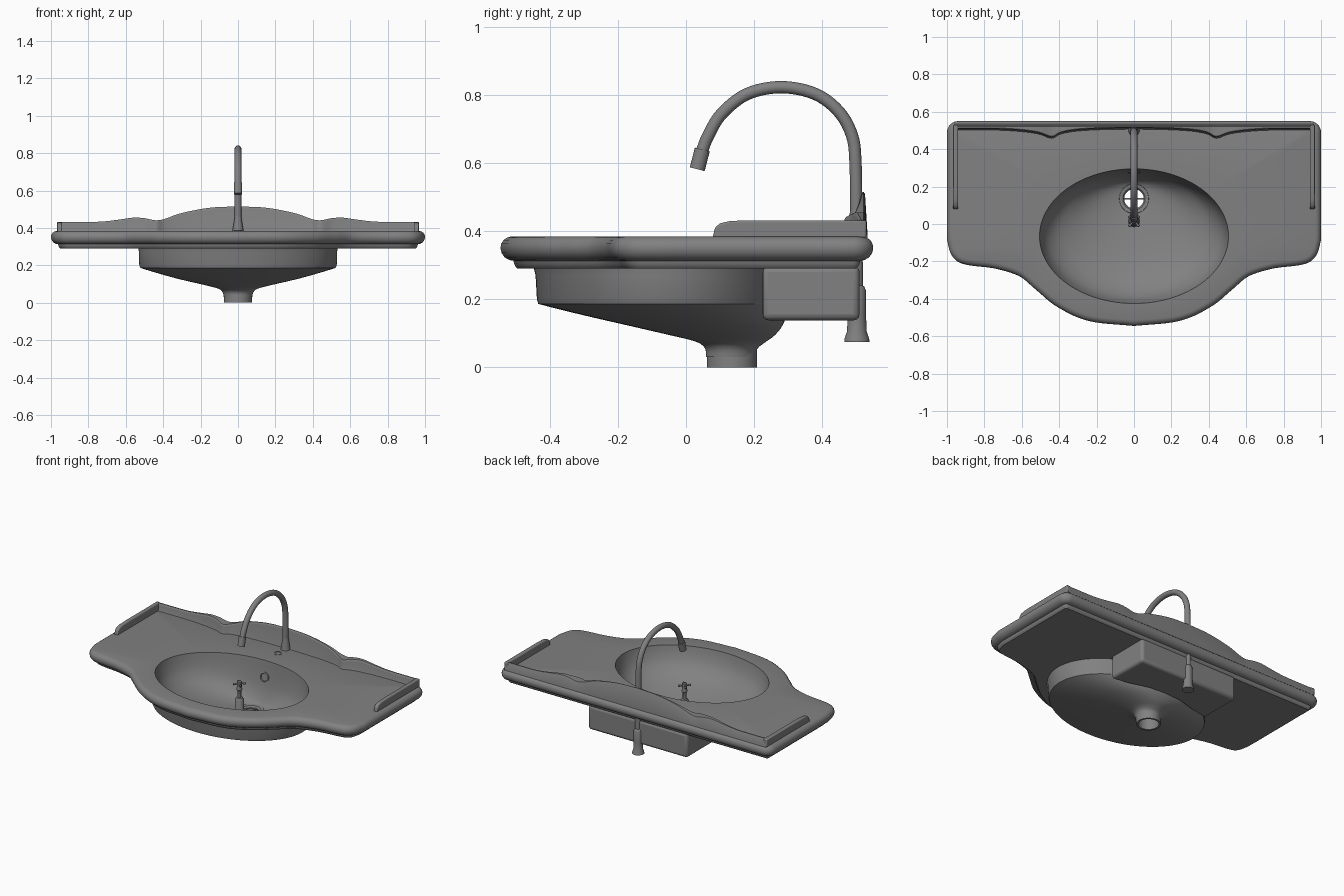
import bpy, bmesh, math
from mathutils import Vector

if "Cube" in bpy.data.objects:
    bpy.data.objects.remove(bpy.data.objects["Cube"], do_unlink=True)

grey = bpy.data.materials.new("plain grey")
grey.use_nodes = True
GREY = (0.22, 0.22, 0.22, 1)
grey.diffuse_color = GREY
grey.node_tree.nodes["Principled BSDF"].inputs["Base Color"].default_value = GREY


def finish(name, bm, angle=35, bevel=0):
    bmesh.ops.recalc_face_normals(bm, faces=bm.faces)
    mesh = bpy.data.meshes.new(name)
    bm.to_mesh(mesh)
    bm.free()
    ob = bpy.data.objects.new(name, mesh)
    bpy.context.collection.objects.link(ob)
    mesh.materials.append(grey)
    if bevel:
        mod = ob.modifiers.new("soft edges", "BEVEL")
        mod.width, mod.segments = bevel, 3
    bpy.ops.object.select_all(action="DESELECT")
    ob.select_set(True)
    bpy.context.view_layer.objects.active = ob
    bpy.ops.object.shade_smooth_by_angle(angle=math.radians(angle))
    return ob


def loft(name, rings, closed=True, caps=False, around=False, angle=35):
    """Skin a list of equal-length rings of points."""
    bm = bmesh.new()
    vs = [[bm.verts.new(p) for p in ring] for ring in rings]
    pairs = list(zip(vs, vs[1:])) + ([(vs[-1], vs[0])] if around else [])
    n = len(vs[0])
    for a, b in pairs:
        for i in range(n if closed else n - 1):
            j = (i + 1) % n
            bm.faces.new((a[i], a[j], b[j], b[i]))
    if caps:
        bm.faces.new(vs[0])
        bm.faces.new(vs[-1])
    return finish(name, bm, angle)


def spline(points, steps):
    """Catmull-Rom curve through the points."""
    p = [Vector(q) for q in points]
    p = [2 * p[0] - p[1]] + p + [2 * p[-1] - p[-2]]
    out = []
    for a, b, c, d in zip(p, p[1:], p[2:], p[3:]):
        for k in range(steps):
            t = k / steps
            out.append(0.5 * (2 * b + (c - a) * t + (2 * a - 5 * b + 4 * c - d) * t * t
                              + (3 * b - a - 3 * c + d) * t ** 3))
    return out + [p[-2]]


def lathe(name, profile, loc, tilt=0, sides=32):
    """Revolve (radius, height) pairs about an upright axis."""
    turn = [2 * math.pi * i / sides for i in range(sides)]
    rings = [[(r * math.cos(a), r * math.sin(a), z) for a in turn] for r, z in profile]
    ob = loft(name, rings, caps=True)
    ob.location, ob.rotation_euler.x = loc, tilt
    return ob


def tube(name, path, radius, sides=20):
    """Round tube along a path lying in the plane x = 0."""
    rings = []
    for i, p in enumerate(path):
        d = (path[min(i + 1, len(path) - 1)] - path[max(i - 1, 0)]).normalized()
        side = Vector((1, 0, 0))
        up = d.cross(side)
        rings.append([p + radius * (math.cos(a) * side + math.sin(a) * up)
                      for a in (2 * math.pi * k / sides for k in range(sides))])
    return loft(name, rings, caps=True)


def extrude(name, points, offset, bevel):
    bm = bmesh.new()
    face = bm.faces.new([bm.verts.new(p) for p in points])
    new = bmesh.ops.extrude_face_region(bm, geom=[face])["geom"]
    bmesh.ops.translate(bm, vec=offset, verts=[v for v in new if isinstance(v, bmesh.types.BMVert)])
    return finish(name, bm, bevel=bevel)


# Plan outline of the countertop: curved front, straight sides and back
front = spline([(0, -.495), (.23, -.47), (.385, -.4), (.49, -.315), (.59, -.235),
                (.73, -.19), (.88, -.17), (.93, -.145), (.95, -.08)], 8)
side = [Vector((.95, -.08 + .57 * k / 12)) for k in range(1, 12)]
corner = [Vector((.94 + .01 * math.cos(a), .49 + .01 * math.sin(a)))
          for a in (math.pi / 2 * k / 6 for k in range(7))]
back = [Vector((.94 * (1 - k / 20), .5)) for k in range(1, 21)]
half = front + side + corner + back
outline = half + [Vector((-p.x, p.y)) for p in reversed(half[1:-1])]
normals = []
for i, p in enumerate(outline):
    t = (p - outline[i - 1]).normalized() + (outline[(i + 1) % len(outline)] - p).normalized()
    normals.append(Vector((t.y, -t.x)).normalized())


def edge_ring(grow, z):
    return [(p.x + n.x * grow, p.y + n.y * grow, z) for p, n in zip(outline, normals)]


def oval(z, y0, y1, rx):
    """Oval ring whose points face the matching outline points."""
    cy, ry = (y0 + y1) / 2, (y1 - y0) / 2
    ring = []
    for p in outline:
        a = math.atan2((p.y + .065) / .36, p.x / .505)
        ring.append((rx * math.cos(a), cy + ry * math.sin(a), z))
    return ring


# Countertop with rolled edge and stepped underside
edge = [(.02, .384), (.031, .381), (.041, .374), (.048, .363), (.05, .35), (.047, .336),
        (.038, .323), (.024, .315), (.012, .313), (.01, .304), (.006, .296), (0, .29)]
loft("countertop", [oval(.384, -.425, .295, .505)] + [edge_ring(*e) for e in edge]
     + [oval(.29, -.445, .30, .53)])

# Basin: inner bowl down to the drain, and outer shell down to the outlet
inner = [(.384, -.425, .295, .505), (.37, -.422, .293, .502), (.33, -.41, .288, .49),
         (.28, -.385, .28, .465), (.23, -.335, .27, .415), (.19, -.26, .258, .34),
         (.155, -.15, .243, .25), (.13, -.03, .228, .155), (.115, .06, .212, .076)]
loft("basin_bowl", [oval(*r) for r in spline(inner, 3)], angle=50)
outer = [(.29, -.447, .30, .532), (.27, -.442, .30, .53), (.20, -.438, .30, .528), (.186, -.434, .30, .522)]
belly = [(.186, -.434, .30, .522), (.155, -.31, .295, .42), (.125, -.18, .285, .31),
         (.095, -.05, .262, .18), (.075, .03, .235, .105), (.055, .056, .21, .082), (.03, .058, .206, .076)]
loft("basin_shell", [oval(*r) for r in outer])
loft("basin_belly", [oval(*r) for r in spline(belly, 3)], angle=50)

# Open outlet and drain flange with cross bars
DRAIN = (0, .135)


def open_ring(name, profile):
    turn = [2 * math.pi * i / 40 for i in range(40)]
    return loft(name, [[(r * math.cos(a), DRAIN[1] + r * math.sin(a), z) for a in turn]
                       for r, z in profile], around=True)


open_ring("outlet_pipe", [(.074, .04), (.074, 0), (.062, 0), (.062, .115), (.074, .115)])
open_ring("drain_flange", [(.08, .112), (.078, .122), (.06, .119), (.052, .108), (.052, .1), (.075, .1)])
for k in range(2):
    bm = bmesh.new()
    bmesh.ops.create_cube(bm, size=1)
    bmesh.ops.scale(bm, vec=(.108, .01, .008), verts=bm.verts)
    bar = finish("drain_bar", bm)
    bar.location = (*DRAIN, .105)
    bar.rotation_euler.z = k * math.pi / 2

# Rear housing under the countertop
arc = [(.365, .51), (.365, .222), (.25, .243), (.12, .28), (0, .29)]
plan = arc + [(-x, y) for x, y in reversed(arc[:-1])]
extrude("rear_housing", [(x, y, .138) for x, y in plan], (0, 0, .16), .018)

# Scalloped splashback: (x, front y, height)
crest = spline([(0, .513, .515), (.15, .511, .508), (.3, .503, .48), (.39, .487, .449),
                (.44, .464, .441), (.5, .484, .452), (.56, .495, .455), (.64, .503, .444),
                (.75, .508, .433), (.96, .508, .432)], 6)
crest = [Vector((-c.x, c.y, c.z)) for c in reversed(crest[1:])] + crest
loft("splashback", [[(x, y - .008, .38), (x, y - .002, .392), (x, y, z - .012), (x, y + .003, z - .003),
                     (x, y + .006, z), (x, .522, z), (x, .526, z - .006), (x, .534, .38)]
                    for x, y, z in crest], caps=True)

# Raised lips along both ends
lip = [(.53, .38), (.53, .432), (.2, .432), (.13, .43), (.1, .423), (.085, .41), (.078, .38)]
for s in (-1, 1):
    extrude("end_lip", [(s * .94, y, z) for y, z in lip], (s * .027, 0, 0), .006)

# Tap: swan neck, nozzle, base collar and supply tail
neck = spline([(0, .5, .3), (0, .5, .45), (0, .498, .6), (0, .488, .68), (0, .45, .75), (0, .38, .803),
               (0, .28, .823), (0, .18, .803), (0, .105, .745), (0, .065, .68), (0, .045, .63)], 6)
tube("tap_neck", neck, .018)
tube("tap_nozzle", [Vector((0, .048, .64)), Vector((0, .033, .582))], .0225)
lathe("tap_collar", [(.03, .38), (.028, .395), (.022, .43), (.018, .46)], (0, .5, 0))
lathe("supply_tail", [(.037, .075), (.036, .085), (.029, .105), (.027, .15), (.027, .225), (.022, .237),
                      (.018, .24), (.018, .31)], (0, .502, 0))

# Valve post with cross handle standing in the bowl
lathe("valve_post", [(.032, .11), (.03, .13), (.027, .135), (.027, .235), (.02, .247), (.011, .25),
                     (.011, .29), (.018, .3), (.014, .325), (.014, .352), (.008, .358)], (0, .015, 0))
for k in range(2):
    arm = lathe("valve_handle", [(.004, -.04), (.008, -.036), (.005, -.02), (.005, .02), (.008, .036), (.004, .04)],
                (0, .015, .338), sides=12)
    arm.rotation_euler = (math.pi / 2, 0, k * math.pi / 2 + math.pi / 4)

# Overflow ring on the rear bowl wall, and small plug in front of the tap
recess = [(.032, -.006), (.032, .004), (.026, .007), (.023, -.003), (.002, -.003)]
lathe("overflow_ring", recess, (0, .279, .28), math.radians(80))
lathe("deck_plug", [(.025, -.01), (.025, .002), (.02, .004), (.017, .001), (.002, .001)], (0, .42, .384))
